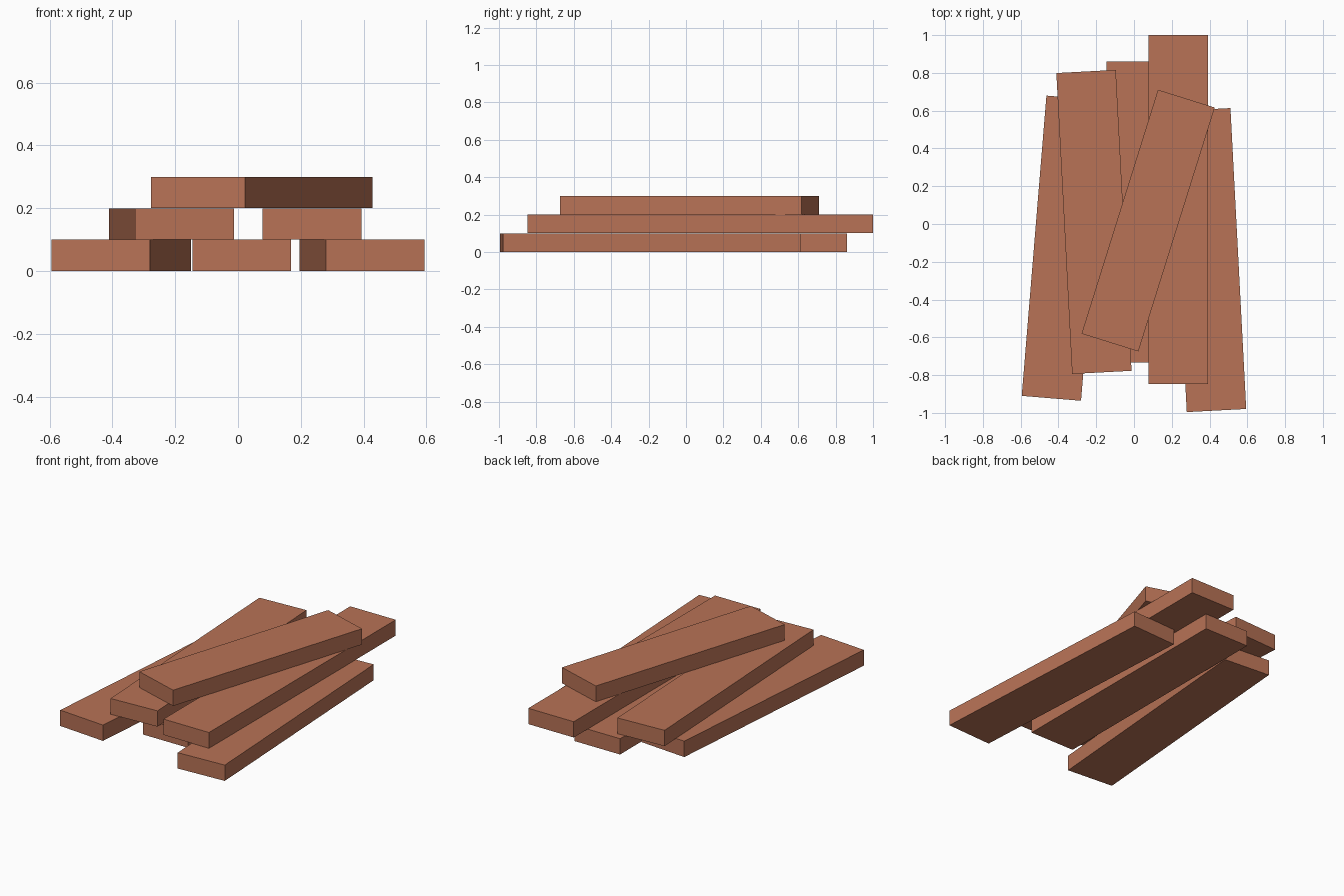
import bpy
from math import radians

if "Cube" in bpy.data.objects:
    bpy.data.objects.remove(bpy.data.objects["Cube"], do_unlink=True)

# Wood colour
wood = bpy.data.materials.new("reddish_brown_wood")
wood.use_nodes = True
colour = (0.48, 0.17, 0.093, 1)
wood.diffuse_color = colour
wood.node_tree.nodes["Principled BSDF"].inputs["Base Color"].default_value = colour

WIDTH, THICK = 0.315, 0.1


def plank(name, x, y, layer, length, angle):
    """One flat board lying in a layer, turned about z."""
    bpy.ops.mesh.primitive_cube_add(
        size=1, location=(x, y, (layer + 0.5) * THICK),
        rotation=(0, 0, radians(angle)))
    ob = bpy.context.object
    ob.name = name
    ob.scale = (WIDTH, length, THICK - 0.001)
    bpy.ops.object.transform_apply(location=False, rotation=False, scale=True)
    ob.data.materials.append(wood)


# Bottom layer
plank("bottom_plank_right", -0.372, -0.128, 0, 1.595, -4.7)
plank("bottom_plank_middle", 0.012, 0.063, 0, 1.595, 0)
plank("bottom_plank_left", 0.395, -0.191, 0, 1.595, 3)
# Middle layer
plank("middle_plank_right", -0.212, 0.011, 1, 1.595, 3)
plank("middle_plank_left", 0.235, 0.076, 1, 1.848, 0)
# Top plank
plank("top_plank", 0.075, 0.018, 2, 1.353, -17.4)
